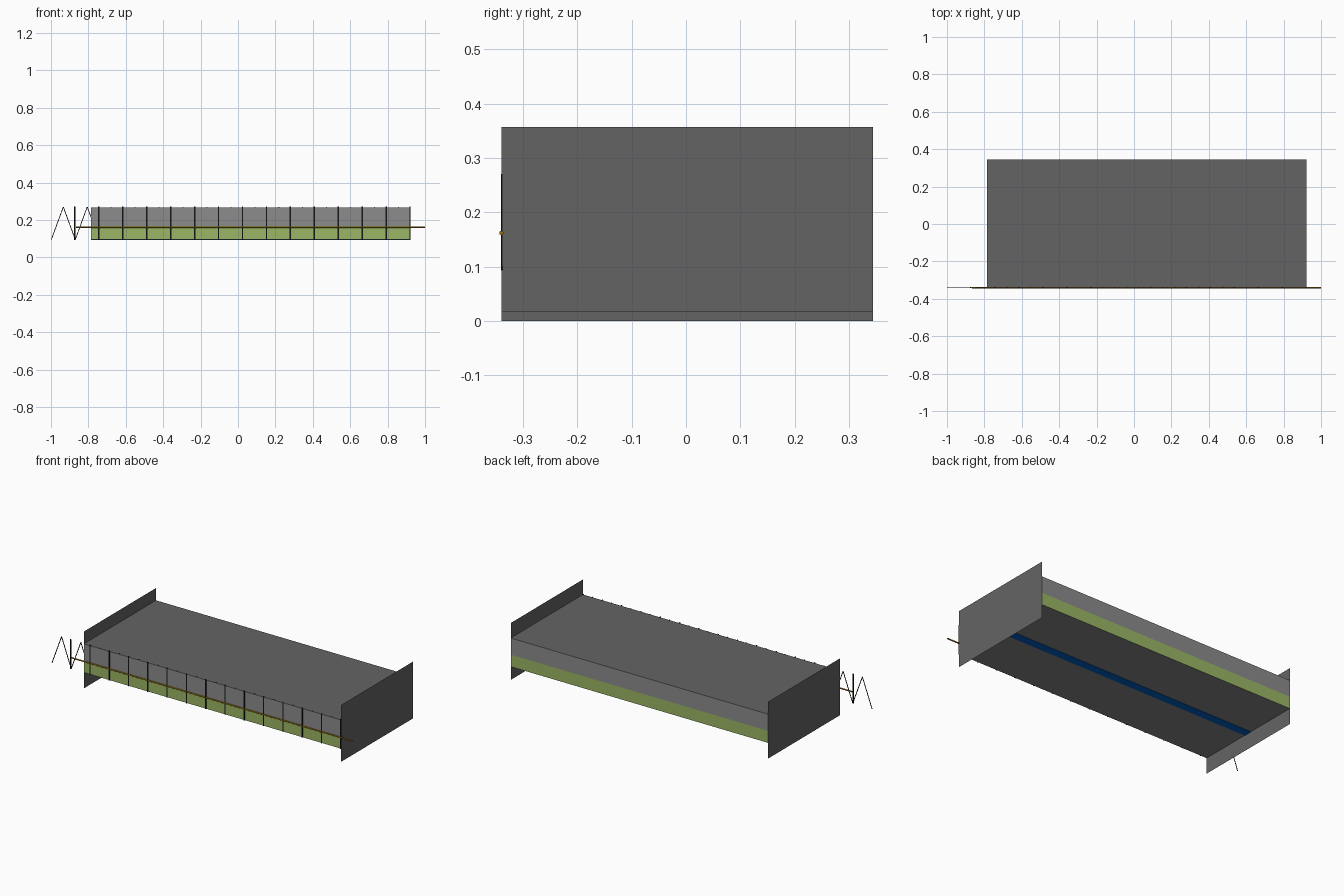
import bpy, bmesh
from mathutils import Vector, Matrix

if "Cube" in bpy.data.objects:
    bpy.data.objects.remove(bpy.data.objects["Cube"])


def lin(c):
    c /= 255
    return c / 12.92 if c <= 0.04045 else ((c + 0.055) / 1.055) ** 2.4


def material(name, r, g, b):
    m = bpy.data.materials.new(name)
    m.diffuse_color = (lin(r), lin(g), lin(b), 1)
    m.use_nodes = True
    m.node_tree.nodes["Principled BSDF"].inputs["Base Color"].default_value = m.diffuse_color
    return m


DARK = material("dark_grey", 100, 100, 100)
GREY = material("mid_grey", 140, 140, 140)
BOTTOM = material("underside_grey", 130, 130, 130)
GREEN = material("green", 154, 182, 101)
BLUE = material("blue", 0, 90, 186)
BLACK = material("black", 20, 20, 20)
BROWN = material("golden_brown", 150, 110, 20)


def finish(name, bm, *mats):
    me = bpy.data.meshes.new(name)
    bm.to_mesh(me)
    bm.free()
    for m in mats:
        me.materials.append(m)
    ob = bpy.data.objects.new(name, me)
    bpy.context.collection.objects.link(ob)
    return ob


def bar(bm, p, q, width, depth):
    """Rectangular bar between two points lying in a plane of constant y."""
    p, q = Vector(p), Vector(q)
    d = (q - p).normalized()
    n = Vector((-d.z, 0, d.x)) * width / 2
    y = Vector((0, depth / 2, 0))
    rings = [[bm.verts.new(c + o) for o in (n + y, n - y, -n - y, -n + y)] for c in (p, q)]
    for i in range(4):
        j = (i + 1) % 4
        bm.faces.new((rings[0][i], rings[0][j], rings[1][j], rings[1][i]))
    bm.faces.new(rings[0][::-1])
    bm.faces.new(rings[1])
    bmesh.ops.recalc_face_normals(bm, faces=bm.faces)


X0, X1 = -0.785, 0.922
Y0, Y1 = -0.3395, 0.344
Z0, ZM, Z1 = 0.095, 0.167, 0.267

# Deck body: open-ended tube, walls green below and grey above
bm = bmesh.new()
profile = [(Y0, Z0), (Y1, Z0), (Y1, ZM), (Y1, Z1), (Y0, Z1), (Y0, ZM)]
left = [bm.verts.new((X0, y, z)) for y, z in profile]
right = [bm.verts.new((X1, y, z)) for y, z in profile]
for i in range(6):
    j = (i + 1) % 6
    bm.faces.new((left[i], left[j], right[j], right[i]))
bmesh.ops.recalc_face_normals(bm, faces=bm.faces)
for f in bm.faces:
    if abs(f.normal.y) > 0.5:
        f.material_index = 1 if f.calc_center_median().z > ZM else 2
    elif f.normal.z < 0:
        f.material_index = 3
finish("deck_body", bm, DARK, GREY, GREEN, BOTTOM)

# End plates: single sheets, the right one slightly higher
for name, x, z in (("left_end_plate", X0, 0.0), ("right_end_plate", X1, 0.016)):
    bm = bmesh.new()
    corners = [(Y0, z), (Y1, z), (Y1, z + 0.341), (Y0, z + 0.341)]
    face = bm.faces.new([bm.verts.new((x, cy, cz)) for cy, cz in corners])
    if x < 0:
        face.normal_flip()
    finish(name, bm, DARK)

# Blue stripe under the deck
bm = bmesh.new()
bar(bm, (X0, 0, Z0 - 0.001), (X1, 0, Z0 - 0.001), 0.002, 0.05)
finish("underside_stripe", bm, BLUE)

# Truss verticals and zigzag diagonals on the front
PITCH = 0.128
bm = bmesh.new()
for i in range(15):
    x = -0.872 + PITCH * i
    bar(bm, (x, -0.3395, 0.093), (x, -0.3395, 0.271), 0.007, 0.003)
finish("truss_posts", bm, BLACK)

bm = bmesh.new()
for i in range(15):
    x = -0.998 + PITCH * i
    peak = (x + PITCH / 2, -0.338, 0.27)
    bar(bm, (x, -0.338, 0.095), peak, 0.004, 0.002)
    bar(bm, peak, (x + PITCH, -0.338, 0.095), 0.004, 0.002)
finish("truss_zigzag", bm, BLACK)

# Long round rail along the front
bm = bmesh.new()
bmesh.ops.create_cone(bm, cap_ends=True, segments=16, radius1=0.004, radius2=0.004, depth=1.866,
                      matrix=Matrix.Translation((0.067, -0.340, 0.162)) @ Matrix.Rotation(1.570796, 4, 'Y'))
for f in bm.faces:
    f.smooth = len(f.verts) == 4
finish("front_rail", bm, BROWN)
